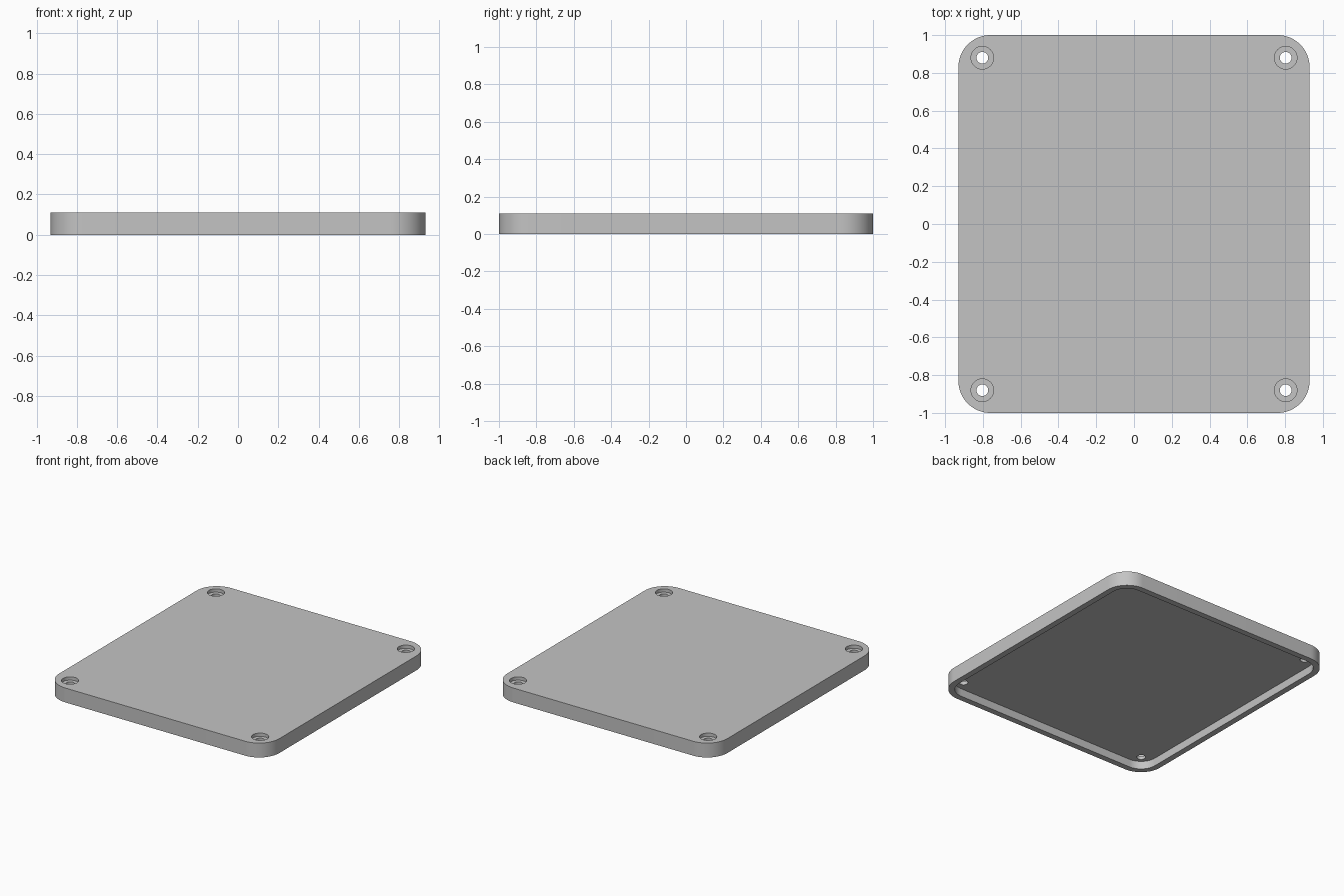
import bpy
import bmesh
from math import sin, cos, pi

default = bpy.data.objects.get("Cube")
if default:
    bpy.data.objects.remove(default, do_unlink=True)

HALF_X, HALF_Y, HEIGHT = 0.93, 1.0, 0.11
CORNER, WALL, FLOOR_Z = 0.17, 0.045, 0.06
HOLE_X, HOLE_Y = 0.803, 0.88

grey = bpy.data.materials.new("plain grey")
grey.use_nodes = True
colour = (0.55, 0.55, 0.55, 1)
grey.diffuse_color = colour
grey.node_tree.nodes["Principled BSDF"].inputs["Base Color"].default_value = colour


def rounded_prism(name, half_x, half_y, radius, z0, z1, centre=(0, 0), steps=16):
    """Upright prism with a rounded rectangle (or circle) as its outline."""
    bm = bmesh.new()
    outline = []
    for quarter, (sx, sy) in enumerate([(1, 1), (-1, 1), (-1, -1), (1, -1)]):
        for i in range(steps + 1):
            a = (quarter + i / steps) * pi / 2
            x = centre[0] + sx * (half_x - radius) + radius * cos(a)
            y = centre[1] + sy * (half_y - radius) + radius * sin(a)
            outline.append(bm.verts.new((x, y, z0)))
    bmesh.ops.remove_doubles(bm, verts=outline, dist=1e-5)
    base = bm.faces.new(bm.verts[:])
    top = bmesh.ops.extrude_face_region(bm, geom=[base])["geom"]
    bmesh.ops.translate(bm, vec=(0, 0, z1 - z0),
                        verts=[g for g in top if isinstance(g, bmesh.types.BMVert)])
    bmesh.ops.recalc_face_normals(bm, faces=bm.faces[:])
    mesh = bpy.data.meshes.new(name)
    bm.to_mesh(mesh)
    bm.free()
    mesh.materials.append(grey)
    obj = bpy.data.objects.new(name, mesh)
    bpy.context.collection.objects.link(obj)
    return obj


# Lid body
lid = rounded_prism("cover_plate", HALF_X, HALF_Y, CORNER, 0, HEIGHT)

# Hollow underside, leaving a thin rim
cutters = [rounded_prism("underside_cutter", HALF_X - WALL, HALF_Y - WALL,
                         CORNER - WALL, -0.05, FLOOR_Z)]

# Counterbored screw hole in each corner
for sx in (-1, 1):
    for sy in (-1, 1):
        spot = (sx * HOLE_X, sy * HOLE_Y)
        for name, r, z0 in (("counterbore_cutter", 0.06, 0.085),
                            ("screw_hole_cutter", 0.031, 0.03)):
            cutters.append(rounded_prism(name, r, r, r, z0, HEIGHT + 0.05, spot, 8))

bpy.ops.object.select_all(action="DESELECT")
bpy.context.view_layer.objects.active = lid
lid.select_set(True)
for cutter in cutters:
    mod = lid.modifiers.new("cut", "BOOLEAN")
    mod.operation = "DIFFERENCE"
    mod.solver = "EXACT"
    mod.object = cutter
    bpy.ops.object.modifier_apply(modifier=mod.name)
    bpy.data.objects.remove(cutter, do_unlink=True)

bpy.ops.object.shade_smooth_by_angle(angle=pi / 6)
